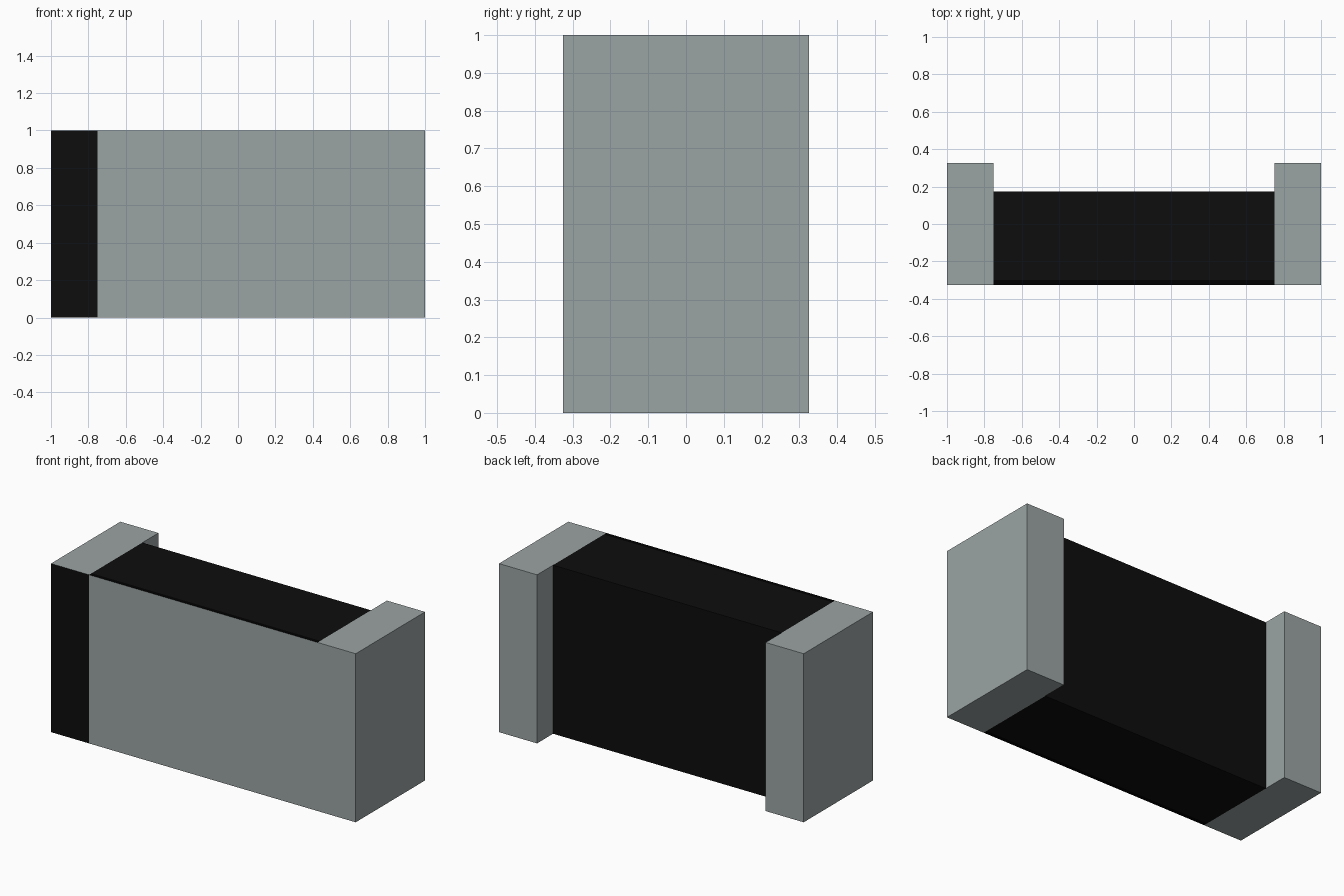
import bpy
import bmesh
from mathutils import Vector

if "Cube" in bpy.data.objects:
    bpy.data.objects.remove(bpy.data.objects["Cube"])


def material(name, rgb):
    m = bpy.data.materials.new(name)
    m.diffuse_color = (*rgb, 1)
    m.use_nodes = True
    m.node_tree.nodes["Principled BSDF"].inputs["Base Color"].default_value = m.diffuse_color
    return m


METAL = material("metal_grey", (0.33, 0.37, 0.37))
BLACK = material("body_black", (0.004, 0.004, 0.004))
COATING = material("coating_black", (0.0, 0.0, 0.0))


def block(name, lo, hi, mat, front_mat=None):
    """Box between two corners, optionally with its own front face colour."""
    lo, hi = Vector(lo), Vector(hi)
    bm = bmesh.new()
    bmesh.ops.create_cube(bm, size=1)
    bmesh.ops.scale(bm, vec=hi - lo, verts=bm.verts)
    bm.normal_update()
    for f in bm.faces:
        f.material_index = int(front_mat is not None and f.normal.y < -0.5)
    mesh = bpy.data.meshes.new(name)
    bm.to_mesh(mesh)
    bm.free()
    mesh.materials.append(mat)
    if front_mat:
        mesh.materials.append(front_mat)
    obj = bpy.data.objects.new(name, mesh)
    obj.location = (lo + hi) / 2
    bpy.context.collection.objects.link(obj)
    return obj


# End terminals: the left one has a black polarity mark on its front
block("left_terminal", (-1, -0.325, 0), (-0.75, 0.325, 1), METAL, BLACK)
block("right_terminal", (0.75, -0.325, 0), (1, 0.325, 1), METAL)

# Body between the terminals, with a thin grey-faced layer across the front
block("body", (-0.75, -0.3, 0), (0.75, 0.175, 1), BLACK)
block("front_layer", (-0.75, -0.325, 0), (0.75, -0.3, 1), COATING, METAL)
